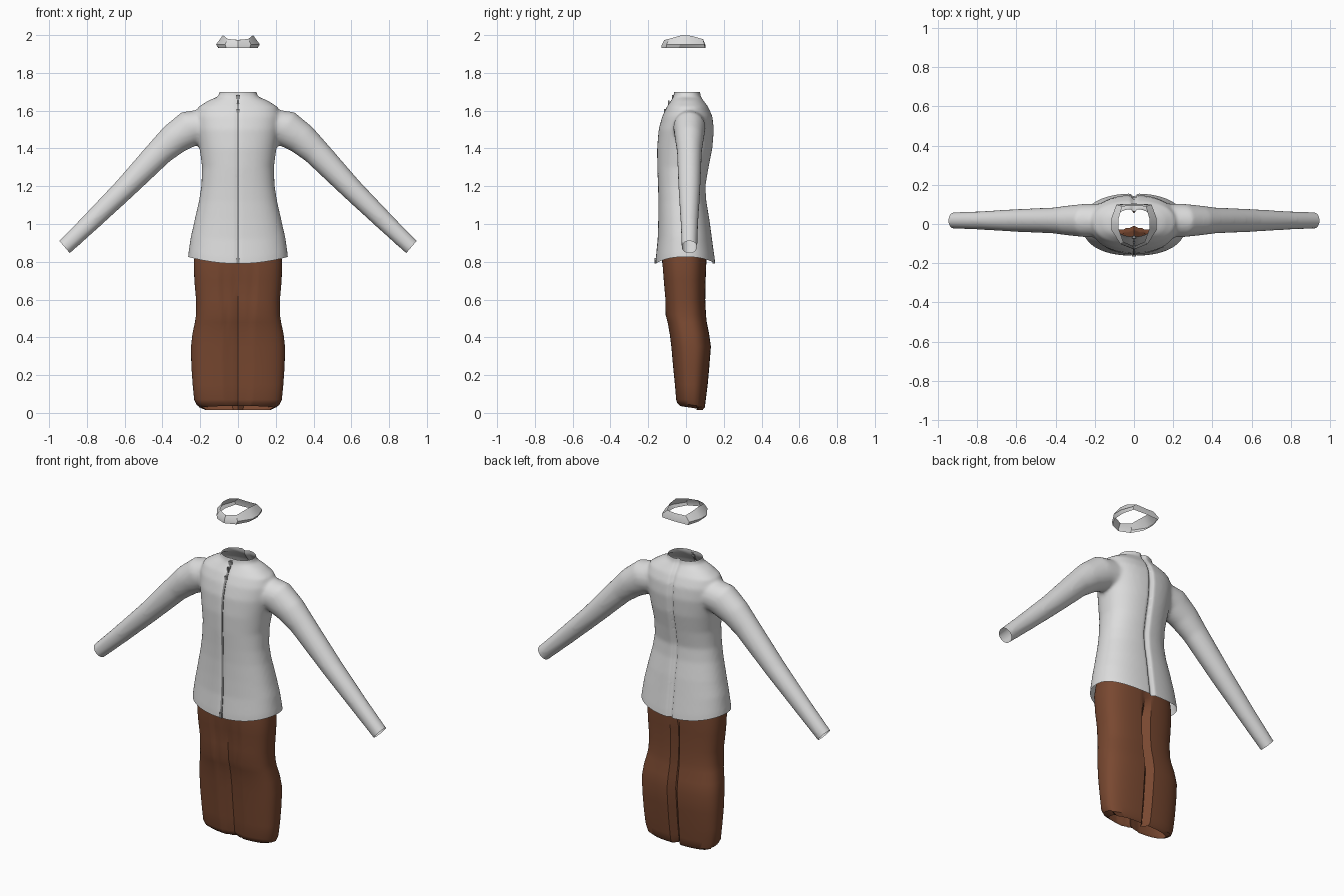
import bpy, bmesh, math
from mathutils import Vector
from mathutils.bvhtree import BVHTree

cube = bpy.data.objects.get("Cube")
if cube:
    bpy.data.objects.remove(cube)


def material(name, rgb):
    m = bpy.data.materials.new(name)
    m.use_nodes = True
    m.diffuse_color = (*rgb, 1)
    m.node_tree.nodes["Principled BSDF"].inputs["Base Color"].default_value = (*rgb, 1)
    return m


GREY = material("light grey cloth", (0.72, 0.72, 0.72))
BROWN = material("brown cloth", (0.19, 0.065, 0.03))
METAL = material("zip grey", (0.3, 0.3, 0.3))


def add_object(name, bm, mat, angle=40):
    me = bpy.data.meshes.new(name)
    bm.to_mesh(me)
    bm.free()
    ob = bpy.data.objects.new(name, me)
    bpy.context.collection.objects.link(ob)
    me.materials.clear()
    me.materials.append(mat)
    bpy.ops.object.select_all(action='DESELECT')
    ob.select_set(True)
    bpy.context.view_layer.objects.active = ob
    bpy.ops.object.shade_smooth_by_angle(angle=math.radians(angle))
    return ob


def loft(bm, rings, capped=False):
    """Skin a list of closed point rings."""
    loops = [[bm.verts.new(p) for p in ring] for ring in rings]
    n = len(loops[0])
    for a, b in zip(loops, loops[1:]):
        for i in range(n):
            j = (i + 1) % n
            bm.faces.new((a[i], a[j], b[j], b[i]))
    if capped:
        bm.faces.new(loops[0][::-1])
        bm.faces.new(loops[-1])


def oval(count, power):
    """Unit superellipse points."""
    out = []
    for i in range(count):
        t = 2 * math.pi * i / count
        c, s = math.cos(t), math.sin(t)
        out.append((math.copysign(abs(c) ** (2 / power), c),
                    math.copysign(abs(s) ** (2 / power), s)))
    return out


def body_ring(z, half, front, back, count=64, power=2.3):
    mid, depth = (front + back) / 2, (back - front) / 2
    return [Vector((half * c, mid + depth * s, z)) for c, s in oval(count, power)]


# Jacket torso: height, half width, front, back
torso = [(0.74, 0.268, -0.164, 0.16), (0.82, 0.262, -0.16, 0.152), (0.92, 0.25, -0.15, 0.138),
         (1.02, 0.23, -0.147, 0.125), (1.12, 0.207, -0.146, 0.108), (1.2, 0.194, -0.148, 0.103),
         (1.3, 0.19, -0.152, 0.12), (1.4, 0.203, -0.153, 0.14), (1.5, 0.22, -0.145, 0.148),
         (1.57, 0.225, -0.126, 0.14), (1.62, 0.21, -0.102, 0.118), (1.655, 0.155, -0.078, 0.092),
         (1.675, 0.104, -0.066, 0.078), (1.74, 0.09, -0.062, 0.074)]
bm = bmesh.new()
loft(bm, [body_ring(*r) for r in torso], True)

# Sleeves: centre x, centre z, half height, half depth, slope in degrees
sleeve = [(0.1, 1.53, 0.09, 0.085, 5), (0.25, 1.508, 0.097, 0.085, 30), (0.335, 1.452, 0.085, 0.076, 42),
          (0.41, 1.385, 0.073, 0.066, 45), (0.6, 1.187, 0.059, 0.058, 46), (0.78, 1.01, 0.05, 0.047, 45),
          (0.96, 0.838, 0.042, 0.04, 43)]
for side in (1, -1):
    rings = []
    for x, z, high, deep, slope in sleeve:
        a = math.radians(slope)
        rings.append([Vector((side * (x + high * s * math.sin(a)), 0.018 + deep * c,
                              z + high * s * math.cos(a))) for c, s in oval(32, 2)])
    loft(bm, rings, True)
bmesh.ops.recalc_face_normals(bm, faces=bm.faces)
jacket = add_object("jacket", bm, GREY)

# Blend sleeves into the torso
remesh = jacket.modifiers.new("blend", 'REMESH')
remesh.mode = 'VOXEL'
remesh.voxel_size = 0.01
relax = jacket.modifiers.new("relax", 'SMOOTH')
relax.factor = 0.5
relax.iterations = 8
graph = bpy.context.evaluated_depsgraph_get()
bm = bmesh.new()
bm.from_mesh(bpy.data.meshes.new_from_object(jacket.evaluated_get(graph)))
bpy.data.objects.remove(jacket)

# Open the neck, hem and cuffs
cuts = [((0, 0, 1.698), (0, 0, 1)), ((0, 0, 0.79), (0, 0, -1)),
        ((0.918, 0, 0.878), (0.76, 0, -0.65)), ((-0.918, 0, 0.878), (-0.76, 0, -0.65))]
for point, normal in cuts:
    bmesh.ops.bisect_plane(bm, geom=bm.verts[:] + bm.edges[:] + bm.faces[:],
                           plane_co=point, plane_no=normal, clear_outer=True)
# Curved hem, and seams pressed into the front and spine
for v in bm.verts:
    x, y, z = v.co
    if z < 1.0 and abs(x) < 0.3:
        v.co.z += 0.035 * min(1, (x / 0.26) ** 2) * (1 - z) / 0.21
    if abs(x) < 0.06:
        groove = math.exp(-(x / 0.011) ** 2)
        v.co.y += 0.005 * groove if y < 0 else -0.016 * groove
for f in bm.faces:
    f.material_index = 0
tree = BVHTree.FromBMesh(bm)
add_object("jacket", bm, GREY, 60)


def front_y(z):
    hit = tree.ray_cast(Vector((0.001, -1, z)), Vector((0, 1, 0)))[0]
    return hit.y if hit else -0.15


# Zip strip down the front
bm = bmesh.new()
heights = [0.795 + 0.89 * i / 40 for i in range(41)]
loft(bm, [[(sx * 0.006, front_y(z) + dy, z) for sx, dy in ((-1, 0.002), (-1, -0.004), (1, -0.004), (1, 0.002))]
          for z in heights], True)
add_object("zip_strip", bm, METAL)

# Zip slider and pull tab, bottom stop
bm = bmesh.new()
for z, wide, high in ((1.672, 0.022, 0.02), (1.635, 0.012, 0.04), (1.6, 0.017, 0.02), (0.805, 0.018, 0.03)):
    made = bmesh.ops.create_cube(bm, size=1)["verts"]
    bmesh.ops.scale(bm, verts=made, vec=(wide, 0.008, high))
    bmesh.ops.translate(bm, verts=made, vec=(0, front_y(z) - 0.005, z))
add_object("zip_pull", bm, METAL)

# Lower garment: height, half width, front, back
skirt = [(0.015, 0.185, -0.03, 0.088), (0.03, 0.218, -0.048, 0.1), (0.07, 0.232, -0.053, 0.105),
         (0.15, 0.24, -0.06, 0.115), (0.25, 0.247, -0.07, 0.124), (0.35, 0.249, -0.079, 0.132),
         (0.42, 0.241, -0.088, 0.122), (0.48, 0.228, -0.1, 0.11), (0.52, 0.222, -0.111, 0.106),
         (0.6, 0.222, -0.113, 0.102), (0.7, 0.231, -0.122, 0.104), (0.8, 0.234, -0.13, 0.108),
         (0.92, 0.215, -0.125, 0.105)]
bm = bmesh.new()
loft(bm, [body_ring(*r, count=96, power=2.7) for r in skirt])
# Recessed panel and seam between the legs
for v in bm.verts:
    x, y, z = v.co
    edge = 0.055 + 0.045 * max(0, (z - 0.3) / 0.5)
    fade = min(1, max(0, 0.85 - z) / 0.15)
    if y < 0 and abs(x) < edge:
        v.co.y += 0.009 * fade
    if abs(x) < 0.012:
        v.co.y += (0.012 if y < 0 else -0.035) * fade
    if z < 0.05:
        v.co.z += 0.012 - 0.15 * (y - 0.03) if y < 0.06 else 0
add_object("lower_garment", bm, BROWN, 35)

# Floating neck band: sloping faceted ring, low outer edge to high inner edge
low = [(0, -0.13), (0.062, -0.105), (0.1, -0.04), (0.104, 0.03), (0.085, 0.1), (0, 0.104)]
middle = [(0, -0.128), (0.068, -0.103), (0.116, -0.03), (0.115, 0.03), (0.09, 0.098), (0, 0.102)]
high = [(0, -0.115), (0.055, -0.09), (0.08, -0.02), (0.078, 0.03), (0.06, 0.09), (0, 0.092)]
rims = [1.974, 1.98, 2.0, 1.996, 1.978, 1.975]


def mirrored(points, levels):
    half = [Vector((x, y, z)) for (x, y), z in zip(points, levels)]
    return half + [Vector((-p.x, p.y, p.z)) for p in half[-2:0:-1]]


bm = bmesh.new()
loft(bm, [mirrored(low, [1.932] * 6), mirrored(middle, [1.95] * 6), mirrored(high, rims)])
add_object("neck_band", bm, GREY, 30)
